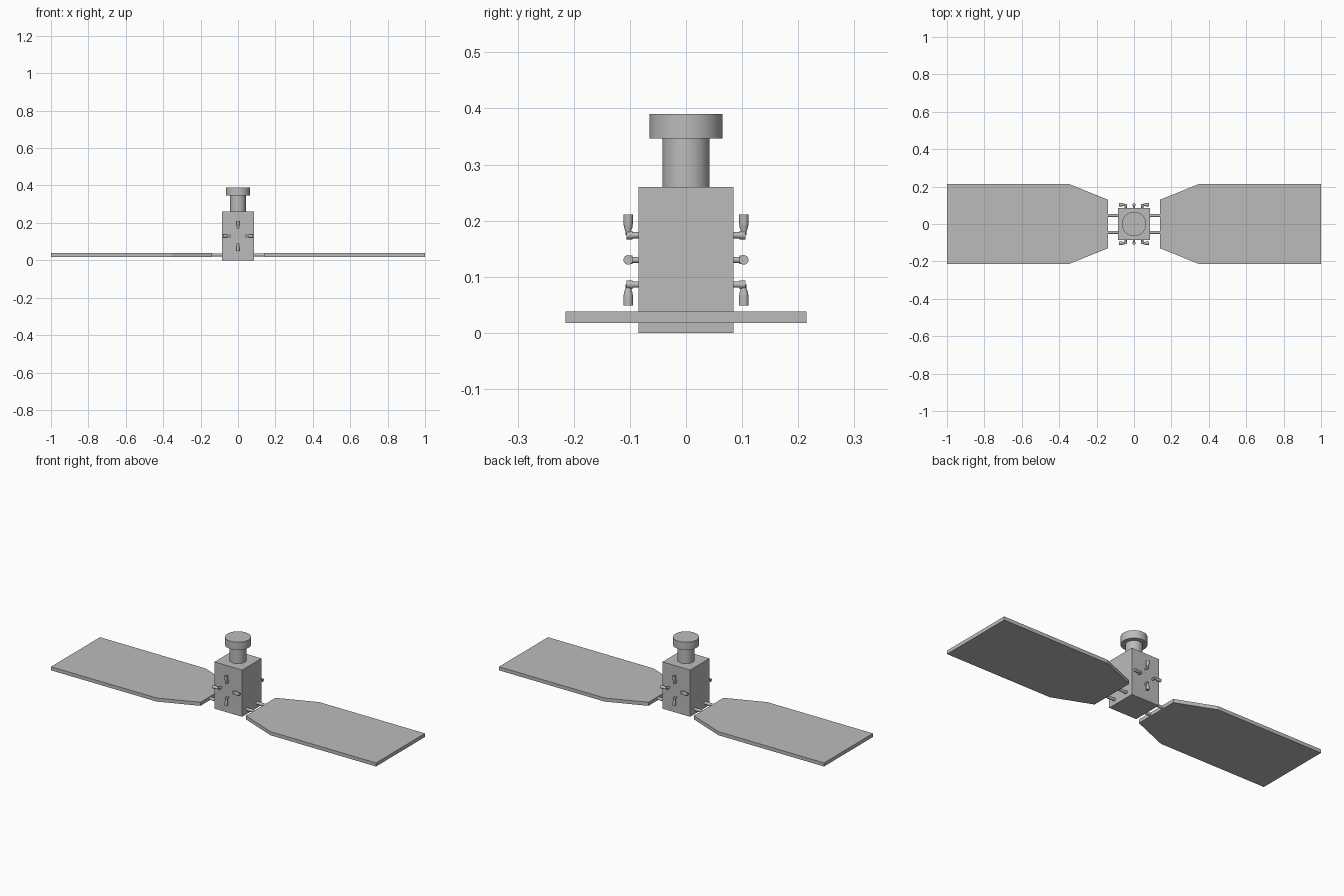
import bpy
import bmesh
from math import radians
from mathutils import Matrix, Vector

cube = bpy.data.objects.get("Cube")
if cube:
    bpy.data.objects.remove(cube, do_unlink=True)

grey = bpy.data.materials.new("plain grey")
grey.use_nodes = True
colour = (0.5, 0.5, 0.5, 1)
grey.diffuse_color = colour
grey.node_tree.nodes["Principled BSDF"].inputs["Base Color"].default_value = colour


def finish(name, bm, smooth=False):
    """Turn a bmesh into a named, coloured object."""
    bmesh.ops.recalc_face_normals(bm, faces=bm.faces)
    mesh = bpy.data.meshes.new(name)
    bm.to_mesh(mesh)
    bm.free()
    mesh.materials.append(grey)
    obj = bpy.data.objects.new(name, mesh)
    bpy.context.collection.objects.link(obj)
    if smooth:
        bpy.ops.object.select_all(action="DESELECT")
        obj.select_set(True)
        bpy.context.view_layer.objects.active = obj
        bpy.ops.object.shade_smooth_by_angle(angle=radians(35))
    return obj


def lathe(bm, profile, origin, axis, sides):
    """Add a closed turned solid: (radius, distance) rings along an axis."""
    turn = Vector((0, 0, 1)).rotation_difference(Vector(axis)).to_matrix().to_4x4()
    place = Matrix.Translation(origin) @ turn
    rings = []
    for radius, height in profile:
        ring = bmesh.ops.create_circle(bm, segments=sides, radius=radius,
                                       matrix=place @ Matrix.Translation((0, 0, height)))
        rings.append(ring["verts"])
    for low, high in zip(rings, rings[1:]):
        for i in range(sides):
            j = (i + 1) % sides
            bm.faces.new((low[i], low[j], high[j], high[i]))
    bm.faces.new(rings[0])
    bm.faces.new(rings[-1])


# Box body
bm = bmesh.new()
bmesh.ops.create_cube(bm, size=1, matrix=Matrix.Translation((0, 0, 0.13))
                      @ Matrix.Diagonal((0.17, 0.17, 0.26, 1)))
finish("body", bm)

# Neck and wider docking head
bm = bmesh.new()
lathe(bm, [(0.042, 0.26), (0.042, 0.346), (0.065, 0.346), (0.065, 0.39)],
      (0, 0, 0), (0, 0, 1), 48)
finish("docking_head", bm, smooth=True)

# Solar panels and the pair of struts holding each one
outline = [(0.14, 0.13), (0.35, 0.215), (1.0, 0.215)]
outline += [(x, -y) for x, y in reversed(outline)]
for side, label in ((1, "left"), (-1, "right")):
    bm = bmesh.new()
    face = bm.faces.new([bm.verts.new((side * x, y, 0.018)) for x, y in outline])
    top = bmesh.ops.extrude_face_region(bm, geom=[face], use_keep_orig=True)["geom"]
    bmesh.ops.translate(bm, vec=(0, 0, 0.02),
                        verts=[v for v in top if isinstance(v, bmesh.types.BMVert)])
    finish(label + "_solar_panel", bm)

    bm = bmesh.new()
    for y in (-0.045, 0.045):
        lathe(bm, [(0.008, 0.08), (0.008, 0.15)], (0, y, 0.028), (side, 0, 0), 16)
    finish(label + "_panel_struts", bm, smooth=True)

# Four outward-pointing thrusters on the front and on the back
bell = [(0.0045, 0), (0.005, 0.007), (0.0075, 0.014), (0.0085, 0.022), (0.0085, 0.037)]
for facing, label in ((-1, "front"), (1, "back")):
    bm = bmesh.new()
    for direction in ((1, 0, 0), (-1, 0, 0), (0, 0, 1), (0, 0, -1)):
        base = Vector((0, 0, 0.13)) + 0.044 * Vector(direction)
        lathe(bm, [(0.0055, 0.08), (0.0055, 0.095), (0.0075, 0.095), (0.0075, 0.106)],
              base, (0, facing, 0), 16)
        lathe(bm, bell, base + Vector((0, facing * 0.103, 0)), direction, 20)
    finish(label + "_thrusters", bm, smooth=True)
